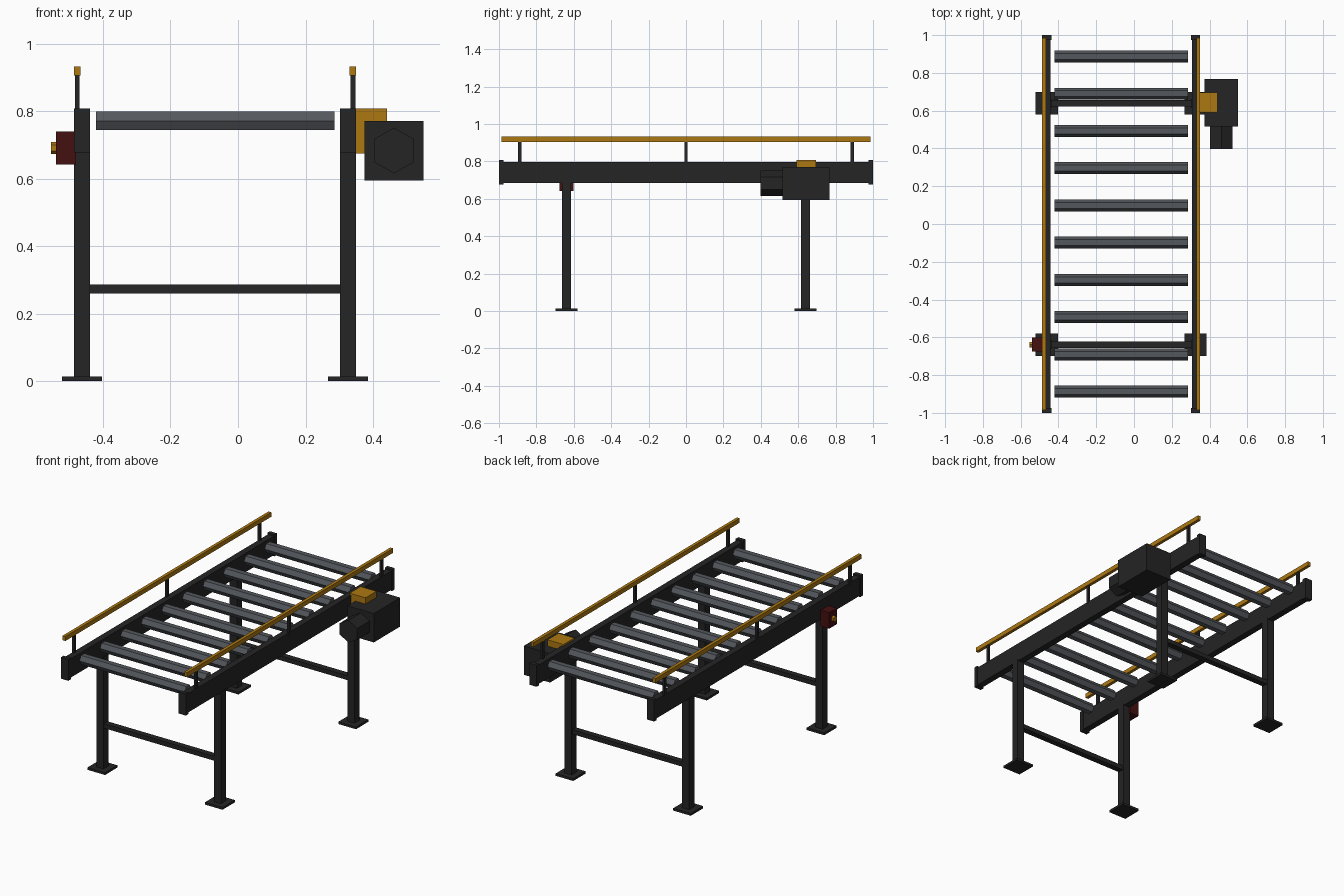
import bpy, bmesh, math
from mathutils import Matrix, Vector

if "Cube" in bpy.data.objects:
    bpy.data.objects.remove(bpy.data.objects["Cube"])


def material(name, rgb):
    m = bpy.data.materials.new(name)
    m.diffuse_color = (*rgb, 1)
    m.use_nodes = True
    m.node_tree.nodes["Principled BSDF"].inputs["Base Color"].default_value = m.diffuse_color
    return m


DARK = material("charcoal paint", (0.018, 0.018, 0.018))
STEEL = material("roller steel", (0.088, 0.096, 0.107))
YELLOW = material("safety yellow", (0.42, 0.19, 0.006))
RED = material("dark red", (0.06, 0.005, 0.005))


def finish(name, bm, mat):
    bmesh.ops.recalc_face_normals(bm, faces=bm.faces)
    mesh = bpy.data.meshes.new(name)
    bm.to_mesh(mesh)
    bm.free()
    mesh.materials.append(mat)
    ob = bpy.data.objects.new(name, mesh)
    bpy.context.collection.objects.link(ob)
    return ob


def box(name, lo, hi, mat):
    """Box between two opposite corners."""
    lo, hi = Vector(lo), Vector(hi)
    bm = bmesh.new()
    bmesh.ops.create_cube(bm, size=1, matrix=Matrix.Translation((lo + hi) / 2)
                          @ Matrix.Diagonal((*(hi - lo), 1)))
    return finish(name, bm, mat)


def hex_bar(name, axis, start, end, centre, radius, corner, mat):
    """Six-sided bar along x or y; corner is the direction of one edge."""
    a = Vector((1, 0, 0)) if axis == "x" else Vector((0, 1, 0))
    u = Vector(corner)
    w = a.cross(u)
    bm = bmesh.new()
    rings = []
    for t in (start, end):
        ring = []
        for i in range(6):
            ang = math.radians(60 * i)
            p = Vector(centre) + a * t + (u * math.cos(ang) + w * math.sin(ang)) * radius
            ring.append(bm.verts.new(p))
        rings.append(ring)
        bm.faces.new(ring)
    for i in range(6):
        j = (i + 1) % 6
        bm.faces.new((rings[0][i], rings[0][j], rings[1][j], rings[1][i]))
    return finish(name, bm, mat)


CX = -0.068      # middle of the frame
HALF = 0.394     # frame middle to side rail
LEG_Y = 0.639

for side, s in (("left", -1), ("right", 1)):
    x = CX + s * HALF
    # Side rails with end caps
    box(side + "_side_rail", (x - 0.02, -0.98, 0.684), (x + 0.02, 0.98, 0.798), DARK)
    for end, e in (("front", -1), ("back", 1)):
        y0, y1 = sorted((e * 0.975, e * 1.0))
        box(f"{side}_{end}_end_cap", (x - 0.024, y0, 0.677), (x + 0.024, y1, 0.807), DARK)
        # Legs and floor plates
        y = e * LEG_Y
        box(f"{side}_{end}_leg", (x - 0.024, y - 0.024, 0.012), (x + 0.024, y + 0.024, 0.69), DARK)
        box(f"{side}_{end}_foot_plate", (x - 0.059, y - 0.059, 0), (x + 0.059, y + 0.059, 0.014), DARK)
    # Guard rails on three posts, flush with the outer side
    gx = x + s * 0.0145
    box(side + "_guard_rail", (gx - 0.0095, -0.986, 0.905), (gx + 0.0095, 0.986, 0.932), YELLOW)
    for i, y in enumerate((-0.888, 0, 0.888)):
        box(f"{side}_guard_post_{i + 1}", (gx - 0.007, y - 0.009, 0.79), (gx + 0.007, y + 0.009, 0.91), DARK)

# Cross braces between the legs
for end, e in (("front", -1), ("back", 1)):
    y = e * LEG_Y
    box(end + "_cross_brace", (CX - HALF, y - 0.018, 0.259), (CX + HALF, y + 0.018, 0.286), DARK)

# Ten hexagonal rollers
for i in range(10):
    y = -0.887 + i * 0.1971
    hex_bar(f"roller_{i + 1}", "x", -0.421, 0.286, (0, y, 0.771), 0.0315, (0, 1, 0), STEEL)

# Drive unit on the right
box("drive_mount", (0.335, 0.59, 0.674), (0.442, 0.695, 0.808), YELLOW)
box("gearbox", (0.374, 0.515, 0.595), (0.55, 0.768, 0.77), DARK)
hex_bar("motor", "y", 0.398, 0.52, (0.462, 0, 0.683), 0.068, (0, 0, 1), DARK)

# Emergency stop on the left
box("stop_box", (-0.539, -0.676, 0.642), (-0.48, -0.602, 0.739), RED)
hex_bar("stop_button", "x", -0.554, -0.535, (0, -0.639, 0.691), 0.018, (0, 0, 1), YELLOW)
